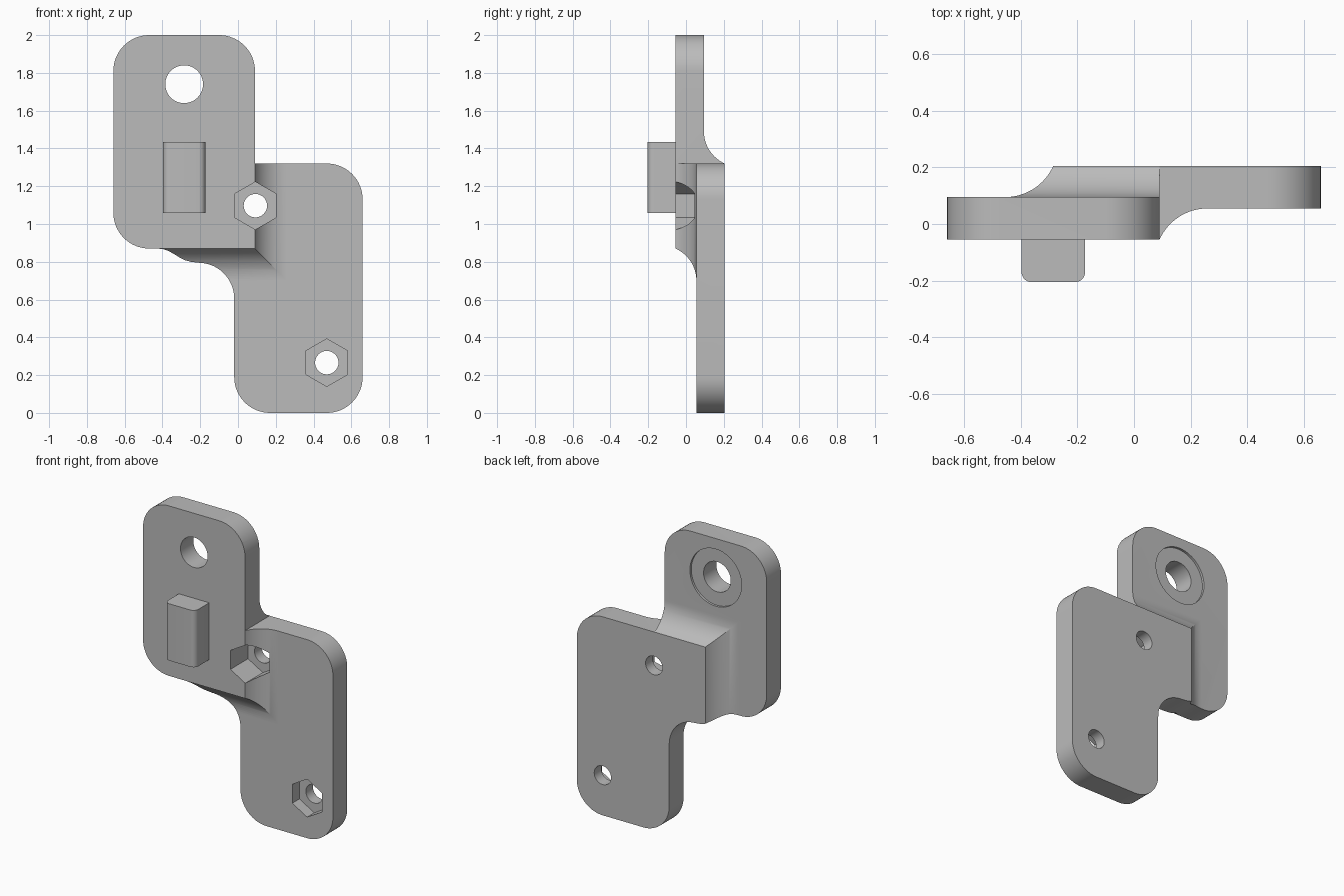
import bpy
import bmesh
from math import asin, cos, sin, pi, radians

if "Cube" in bpy.data.objects:
    bpy.data.objects.remove(bpy.data.objects["Cube"])

grey = bpy.data.materials.new("plain grey")
grey.use_nodes = True
grey.diffuse_color = (0.5, 0.5, 0.5, 1)
grey.node_tree.nodes["Principled BSDF"].inputs["Base Color"].default_value = grey.diffuse_color


def prism(name, points, axis, low, high):
    """Extrude a 2D profile along an axis; the other two axes hold the profile."""
    bm = bmesh.new()
    others = [i for i in range(3) if i != axis]
    verts = []
    for u, v in points:
        co = [low] * 3
        co[others[0]], co[others[1]] = u, v
        verts.append(bm.verts.new(co))
    face = bm.faces.new(verts)
    extruded = bmesh.ops.extrude_face_region(bm, geom=[face])["geom"]
    shift = [0, 0, 0]
    shift[axis] = high - low
    moved = [g for g in extruded if isinstance(g, bmesh.types.BMVert)]
    bmesh.ops.translate(bm, verts=moved, vec=shift)
    bmesh.ops.recalc_face_normals(bm, faces=bm.faces)
    mesh = bpy.data.meshes.new(name)
    bm.to_mesh(mesh)
    bm.free()
    mesh.materials.append(grey)
    ob = bpy.data.objects.new(name, mesh)
    bpy.context.collection.objects.link(ob)
    return ob


def activate(ob):
    bpy.ops.object.select_all(action='DESELECT')
    ob.select_set(True)
    bpy.context.view_layer.objects.active = ob


def combine(ob, tool, operation):
    """Apply a boolean and throw the tool away."""
    mod = ob.modifiers.new("boolean", 'BOOLEAN')
    mod.operation, mod.solver, mod.object = operation, 'EXACT', tool
    activate(ob)
    bpy.ops.object.modifier_apply(modifier=mod.name)
    bpy.data.objects.remove(tool)


def arc(cx, cz, radius, start, end, steps=16):
    angles = [radians(start + (end - start) * i / steps) for i in range(steps + 1)]
    return [(cx + radius * cos(a), cz + radius * sin(a)) for a in angles]


def polygon(x, z, radius, sides):
    return arc(x, z, radius, 90, 450 - 360 / sides, sides - 1)


# Stepped thickness profile: both faces jog by one step through a concave fillet
FRONT_HI, FRONT_LO, BACK_LO, BACK_HI = -0.055, 0.055, 0.095, 0.205
RUN, FILLET = 0.17, 0.186


def stepped(front_edge, back_edge, side):
    first = asin((FILLET - 0.11) / FILLET)
    sweep = [first + (pi / 2 - first) * i / 16 for i in range(17)]
    front = [(front_edge + side * (RUN - FILLET * cos(t)),
              FRONT_LO - FILLET + FILLET * sin(t)) for t in sweep]
    back = [(back_edge - side * (RUN - FILLET * cos(t)),
             BACK_LO + FILLET - FILLET * sin(t)) for t in sweep]
    far = 3 * side
    return ([(-far, FRONT_HI)] + front + [(far, FRONT_LO), (far, BACK_HI)]
            + back + [(-far, BACK_LO)])


# Outline of the two offset plates, seen from the front
R = 0.19
outline = (
    arc(-0.10, 2 - R, R, 90, 0)
    + [(0.09, 1.32)]
    + arc(0.66 - R, 1.32 - R, R, 90, 0)
    + arc(0.66 - R, R, R, 0, -90)
    + arc(-0.02 + R, R, R, 270, 180)
    + arc(-0.02 - R, 0.605, R, 0, 90)
    + [(-0.25, 0.80), (-0.28, 0.808), (-0.31, 0.823), (-0.34, 0.842), (-0.37, 0.858), (-0.40, 0.868), (-0.43, 0.87)]
    + arc(-0.66 + R, 0.87 + R, R, 270, 180)
    + arc(-0.66 + R, 2 - R, R, 180, 90)
)
bracket = prism("offset_bracket", outline, 1, -0.4, 0.4)
combine(bracket, prism("step_across", stepped(0.09, -0.285, 1), 2, -1, 3), 'INTERSECT')

# The vertical step swaps its coordinates into (y, z)
upright = [(y, z) for z, y in stepped(0.87, 1.32, -1)]
combine(bracket, prism("step_upright", upright, 0, -2, 2), 'INTERSECT')

# Large hole with a shallow recess on the back
combine(bracket, prism("large_hole", polygon(-0.285, 1.74, 0.10, 48), 1, -0.5, 0.5), 'DIFFERENCE')
combine(bracket, prism("back_recess", polygon(-0.285, 1.74, 0.19, 48), 1, 0.08, 0.5), 'DIFFERENCE')

# Bolt holes with hexagonal nut pockets on the front
for x, z in ((0.092, 1.097), (0.47, 0.266)):
    combine(bracket, prism("bolt_hole", polygon(x, z, 0.062, 32), 1, -0.5, 0.5), 'DIFFERENCE')
    combine(bracket, prism("nut_pocket", polygon(x, z, 0.126, 6), 1, -0.5, 0.13), 'DIFFERENCE')

# Raised block with rounded front uprights
E = 0.035
block_profile = (
    [(-0.397, -0.05)]
    + arc(-0.397 + E, -0.205 + E, E, 180, 270, 8)
    + arc(-0.173 - E, -0.205 + E, E, 270, 360, 8)
    + [(-0.173, -0.05)]
)
block = prism("front_block", block_profile, 2, 1.057, 1.435)
combine(bracket, block, 'UNION')

activate(bracket)
bpy.ops.object.shade_smooth_by_angle(angle=radians(25))
